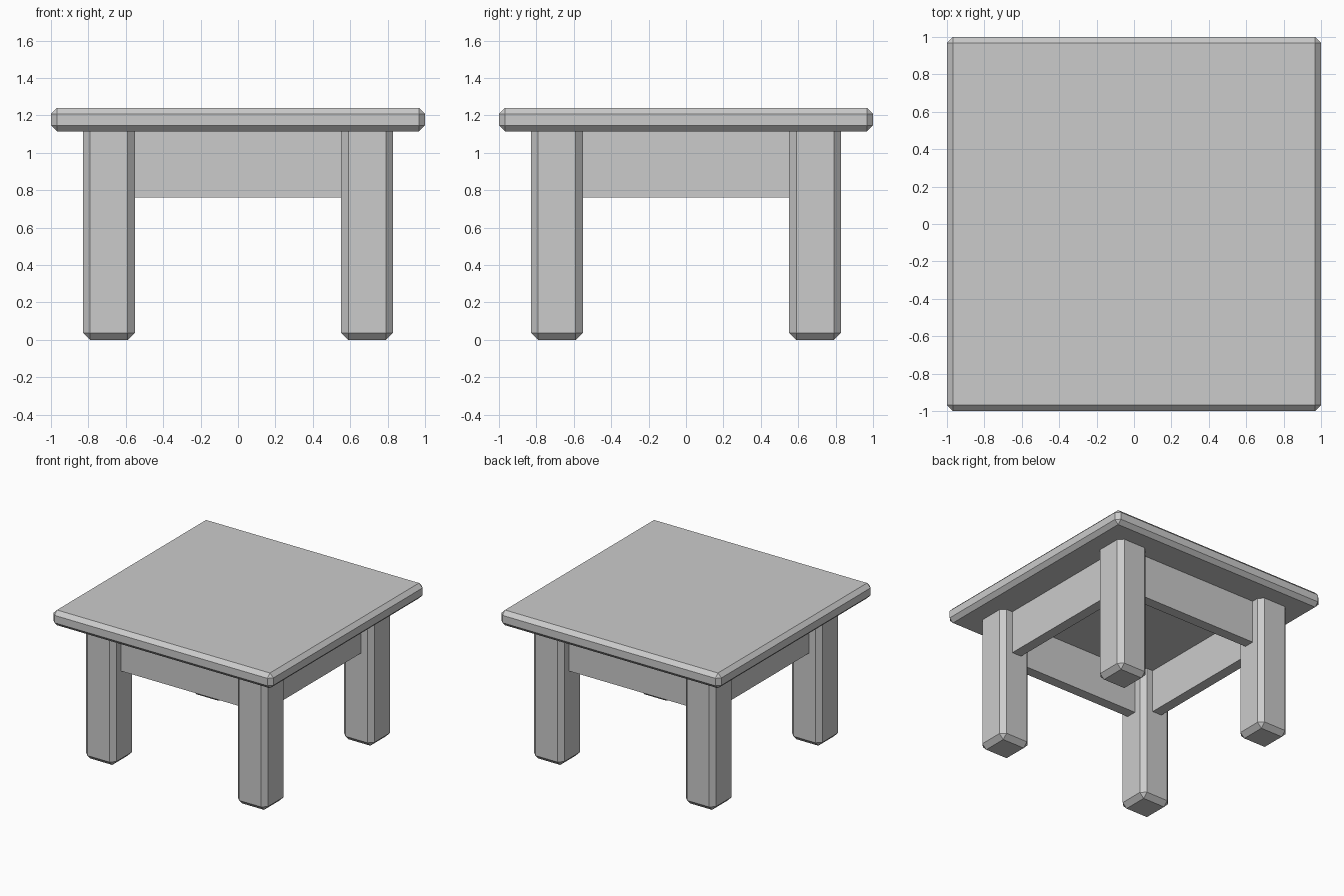
import bpy

if "Cube" in bpy.data.objects:
    bpy.data.objects.remove(bpy.data.objects["Cube"])


def box(name, lo, hi, bevel=0.0):
    """Flat-faced box between two corners, with optional single chamfer."""
    centre = [(a + b) / 2 for a, b in zip(lo, hi)]
    bpy.ops.mesh.primitive_cube_add(size=1, location=centre)
    ob = bpy.context.object
    ob.name = name
    ob.scale = [b - a for a, b in zip(lo, hi)]
    bpy.ops.object.transform_apply(location=False, rotation=False, scale=True)
    if bevel:
        mod = ob.modifiers.new("chamfer", 'BEVEL')
        mod.width = bevel
        mod.segments = 1
    return ob


TOP_Z = 1.115            # underside of the tabletop
LEG, HALF = 0.69, 0.138  # leg centre offset and half width
RAIL = 0.043             # half thickness of the apron rails

# Tabletop
box("tabletop", (-1, -1, TOP_Z), (1, 1, 1.24), 0.032)

# Four chamfered legs, tops set into the tabletop
for side, sx in (("left", -1), ("right", 1)):
    for end, sy in (("front", -1), ("back", 1)):
        x, y = sx * LEG, sy * LEG
        box(f"{end}_{side}_leg", (x - HALF, y - HALF, 0),
            (x + HALF, y + HALF, TOP_Z + 0.06), 0.038)

# Apron rails running between the legs
for s, along_x, along_y in ((-1, "front", "left"), (1, "back", "right")):
    c = s * LEG
    box(f"{along_x}_apron", (-0.6, c - RAIL, 0.76), (0.6, c + RAIL, TOP_Z + 0.01))
    box(f"{along_y}_apron", (c - RAIL, -0.6, 0.76), (c + RAIL, 0.6, TOP_Z + 0.01))
